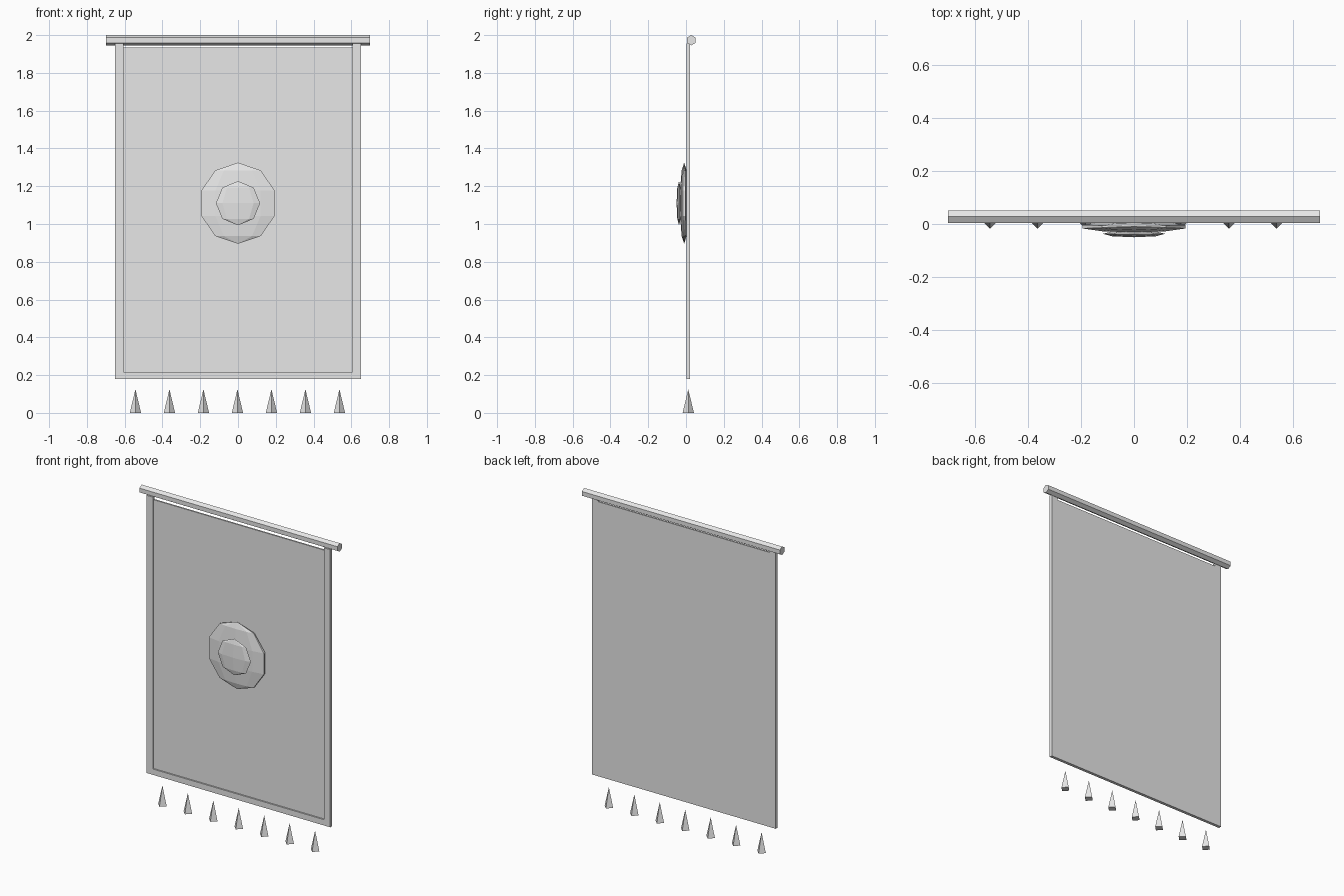
import bpy
import bmesh
from mathutils import Matrix, Vector

old = bpy.data.objects.get("Cube")
if old:
    bpy.data.objects.remove(old, do_unlink=True)

grey = bpy.data.materials.new("plain_grey")
grey.use_nodes = True
grey.diffuse_color = (0.8, 0.8, 0.8, 1)
grey.node_tree.nodes["Principled BSDF"].inputs["Base Color"].default_value = grey.diffuse_color


def add_object(name, bm):
    bmesh.ops.recalc_face_normals(bm, faces=bm.faces)
    mesh = bpy.data.meshes.new(name)
    bm.to_mesh(mesh)
    bm.free()
    mesh.materials.append(grey)
    obj = bpy.data.objects.new(name, mesh)
    bpy.context.collection.objects.link(obj)
    return obj


def extrude_along_x(name, profile, half_width):
    """Prism with a (y, z) cross-section, centred on x = 0."""
    bm = bmesh.new()
    face = bm.faces.new([bm.verts.new((-half_width, y, z)) for y, z in profile])
    grown = bmesh.ops.extrude_face_region(bm, geom=[face])["geom"]
    verts = [g for g in grown if isinstance(g, bmesh.types.BMVert)]
    bmesh.ops.translate(bm, verts=verts, vec=(2 * half_width, 0, 0))
    return add_object(name, bm)


def flattened_ball(name, radius, depth, y, segments, rings):
    bm = bmesh.new()
    place = Matrix.Translation((0, y, 1.11)) @ Matrix.Diagonal((radius, depth, radius, 1))
    bmesh.ops.create_uvsphere(bm, u_segments=segments, v_segments=rings, radius=1, matrix=place)
    return add_object(name, bm)


# Cloth with raised border strips: a slab with a stepped pocket cut out
FRONT, BACK, RECESS = 0.003, 0.022, 0.012
BOTTOM, TOP, CLOTH_TOP = 0.18, 1.955, 1.935
cloth = extrude_along_x("banner_cloth", [(FRONT, BOTTOM), (BACK, BOTTOM), (BACK, TOP), (FRONT, TOP)], 0.65)
cutter = extrude_along_x("pocket_cutter", [(-0.1, 0.217), (RECESS, 0.217), (RECESS, CLOTH_TOP),
                                           (0.1, CLOTH_TOP), (0.1, 2.1), (-0.1, 2.1)], 0.605)
cutter.hide_render = True
cutter.hide_viewport = True
cut = cloth.modifiers.new("pocket", 'BOOLEAN')
cut.operation = 'DIFFERENCE'
cut.solver = 'EXACT'
cut.object = cutter

# Bake the cut and drop the cutter
bpy.context.view_layer.update()
result = bpy.data.meshes.new_from_object(cloth.evaluated_get(bpy.context.evaluated_depsgraph_get()))
cloth.modifiers.clear()
cloth.data = result
bpy.data.objects.remove(cutter, do_unlink=True)

# Hexagonal hanging rod with an edge on top
rod_section = []
for i in range(6):
    arm = Matrix.Rotation(i * 1.0471976, 2) @ Vector((0, 0.027))
    rod_section.append((0.028 + arm.x, 1.973 + arm.y))
extrude_along_x("hanging_rod", rod_section, 0.70)

# Faceted emblem in two layers
flattened_ball("emblem_base", 0.215, 0.0225, -0.01, 10, 5)
flattened_ball("emblem_centre", 0.117, 0.013, -0.037, 8, 4)

# Row of four-sided tassels
for i in range(7):
    bm = bmesh.new()
    bmesh.ops.create_cone(bm, cap_ends=True, segments=4, radius1=0.03, radius2=0, depth=0.125,
                          matrix=Matrix.Translation(((i - 3) * 0.18 - 0.003, 0.012, 0.0625)))
    bmesh.ops.remove_doubles(bm, verts=bm.verts, dist=0.0001)
    add_object(f"tassel_{i + 1}", bm)
